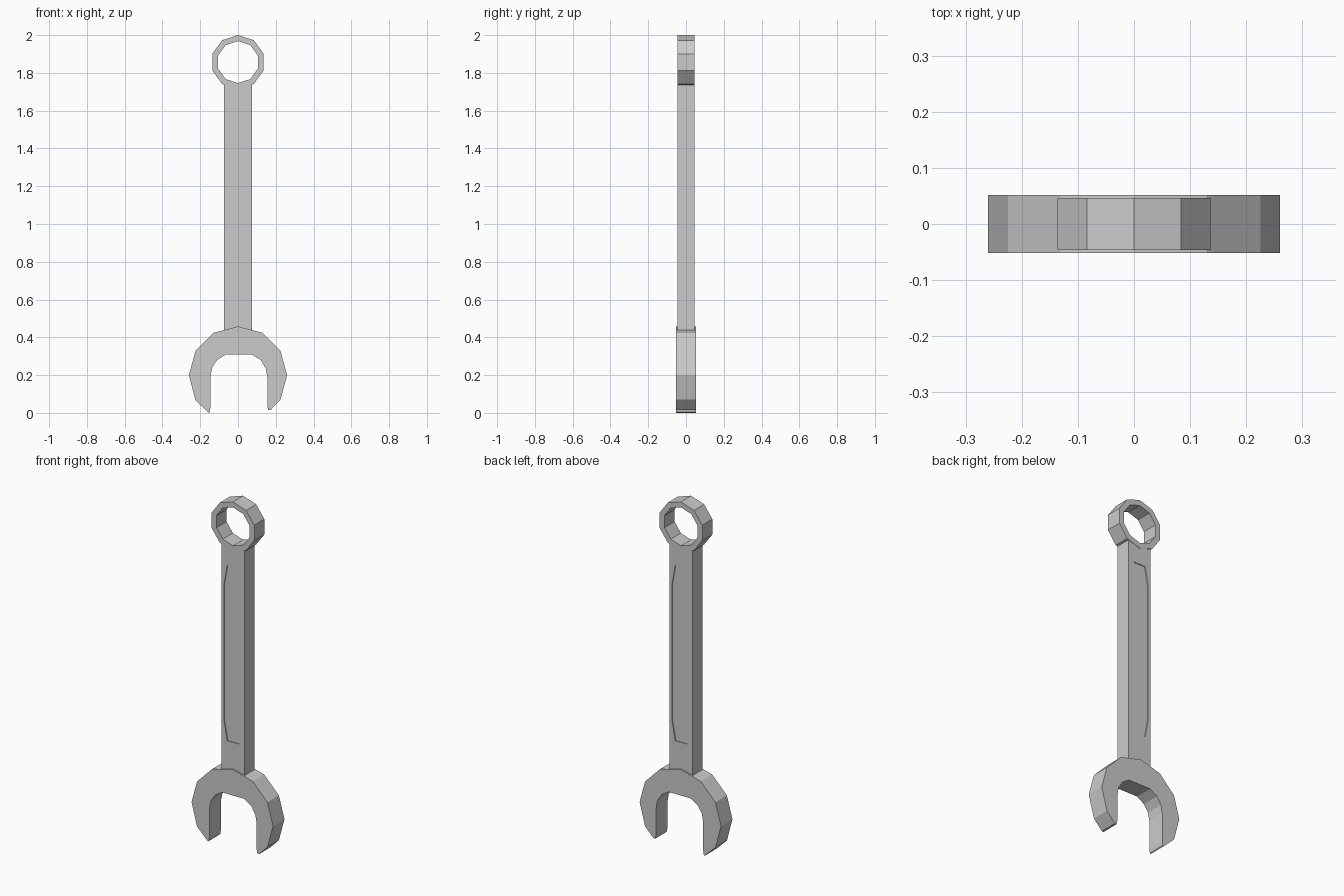
import bpy, bmesh
from math import sin, cos, pi

if "Cube" in bpy.data.objects:
    bpy.data.objects.remove(bpy.data.objects["Cube"])


def prism(name, outline, y0, y1):
    """Extrude an (x, z) outline from y0 to y1."""
    bm = bmesh.new()
    face = bm.faces.new([bm.verts.new((x, y0, z)) for x, z in outline])
    ext = bmesh.ops.extrude_face_region(bm, geom=[face], use_keep_orig=True)
    moved = [v for v in ext["geom"] if isinstance(v, bmesh.types.BMVert)]
    bmesh.ops.translate(bm, verts=moved, vec=(0, y1 - y0, 0))
    return finish(name, bm)


def finish(name, bm):
    bmesh.ops.recalc_face_normals(bm, faces=bm.faces[:])
    mesh = bpy.data.meshes.new(name)
    bm.to_mesh(mesh)
    bm.free()
    obj = bpy.data.objects.new(name, mesh)
    bpy.context.collection.objects.link(obj)
    return obj


# Open jaw: twelve-sided outside, rounded slot inside
jaw = [(-0.155, 0.0), (-0.225, 0.067), (-0.26, 0.2), (-0.225, 0.328),
       (-0.13, 0.424), (0, 0.458), (0.13, 0.424), (0.225, 0.328),
       (0.26, 0.2), (0.225, 0.07), (0.172, 0.015), (0.16, 0.015),
       (0.155, 0.04), (0.155, 0.19), (0.147, 0.235), (0.12, 0.28),
       (0.075, 0.308), (-0.065, 0.308), (-0.11, 0.28), (-0.137, 0.24),
       (-0.146, 0.195), (-0.146, 0.03), (-0.15, 0.005)]
prism("open_jaw", jaw, -0.052, 0.052)

# Ten-sided ring end
bm = bmesh.new()
N, CZ = 10, 1.857
loops = []
for r, y in ((0.143, -0.046), (0.143, 0.046), (0.111, 0.046), (0.111, -0.046)):
    loops.append([bm.verts.new((r * sin(2 * pi * i / N), y, CZ + r * cos(2 * pi * i / N)))
                  for i in range(N)])
for k in range(4):
    a, b = loops[k], loops[(k + 1) % 4]
    for i in range(N):
        j = (i + 1) % N
        bm.faces.new((a[i], a[j], b[j], b[i]))
finish("ring_end", bm)

# Handle with a shallow recessed panel on both faces
W, D = 0.0735, 0.044
handle = prism("handle", [(-W, 0.4), (W, 0.4), (W, 1.737), (-W, 1.737)], -D, D)
panel = [(-0.038, 0.61), (0.038, 0.61), (0.058, 0.72), (0.058, 1.51),
         (0.038, 1.62), (-0.038, 1.62), (-0.058, 1.51), (-0.058, 0.72)]
for label, s in (("front", -1), ("back", 1)):
    cutter = prism(label + "_panel_cutter", panel, s * (D - 0.005), s * (D + 0.03))
    cutter.hide_render = True
    cutter.hide_viewport = True
    mod = handle.modifiers.new(label + "_panel", 'BOOLEAN')
    mod.operation = 'DIFFERENCE'
    mod.solver = 'EXACT'
    mod.object = cutter
